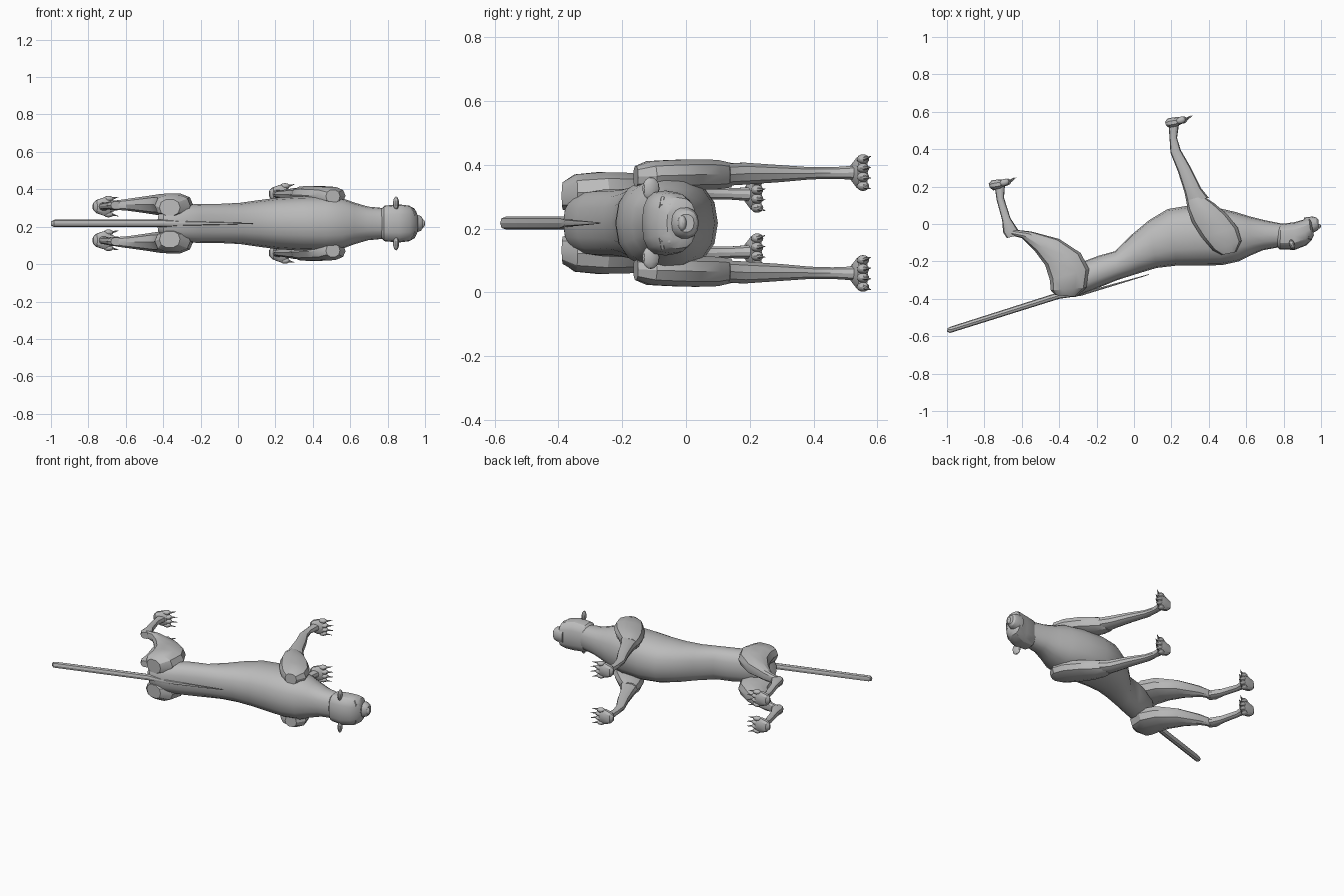
import bpy, bmesh, math
from mathutils import Vector, Matrix

ZM = 0.2175  # height of the symmetry plane (the cat lies on its side)
fur = bpy.data.materials.new("grey_fur")
fur.diffuse_color = (0.5, 0.5, 0.5, 1)


def finish(name, bm, angle=30):
    bmesh.ops.recalc_face_normals(bm, faces=bm.faces)
    me = bpy.data.meshes.new(name)
    bm.to_mesh(me)
    bm.free()
    me.materials.append(fur)
    ob = bpy.data.objects.new(name, me)
    bpy.context.collection.objects.link(ob)
    bpy.ops.object.select_all(action='DESELECT')
    ob.select_set(True)
    bpy.context.view_layer.objects.active = ob
    bpy.ops.object.shade_smooth_by_angle(angle=math.radians(angle))
    return ob


def add_loft(bm, sections, n=12, power=0.85):
    """Section: back point x,y, belly point x,y, z centre, z half width."""
    rings = []
    for x1, y1, x2, y2, zc, zh in sections:
        c = Vector(((x1 + x2) / 2, (y1 + y2) / 2, zc))
        h = Vector(((x2 - x1) / 2, (y2 - y1) / 2, 0))
        ring = []
        for i in range(n):
            a = 2 * math.pi * i / n
            u, v = math.cos(a), math.sin(a)
            u = math.copysign(abs(u) ** power, u)
            v = math.copysign(abs(v) ** power, v)
            ring.append(bm.verts.new(c + h * u + Vector((0, 0, zh * v))))
        rings.append(ring)
    for a, b in zip(rings, rings[1:]):
        for i in range(n):
            j = (i + 1) % n
            bm.faces.new((a[i], a[j], b[j], b[i]))
    bm.faces.new(rings[0])
    bm.faces.new(rings[-1])


def loft(name, sections, n=12, power=0.85, angle=30):
    bm = bmesh.new()
    add_loft(bm, sections, n, power)
    return finish(name, bm, angle)


def add_ball(bm, loc, scale, rot=0.0, seg=12):
    m = Matrix.Translation(loc) @ Matrix.Rotation(rot, 4, 'Z') @ Matrix.Diagonal((*scale, 1))
    bmesh.ops.create_uvsphere(bm, u_segments=seg, v_segments=8, radius=1, matrix=m)


def add_cone(bm, start, end, r):
    d = Vector(end) - Vector(start)
    m = Matrix.Translation((Vector(start) + Vector(end)) / 2) @ d.to_track_quat('Z', 'Y').to_matrix().to_4x4()
    bmesh.ops.create_cone(bm, cap_ends=True, segments=6, radius1=r, radius2=0.001, depth=d.length, matrix=m)


# Torso and neck
loft("torso", [
    (-.43, -.36, -.41, -.30, ZM, .05),
    (-.40, -.385, -.36, -.25, ZM, .085),
    (-.30, -.385, -.27, -.20, ZM, .10),
    (-.20, -.345, -.19, -.17, ZM, .105),
    (-.09, -.30, -.10, -.145, ZM, .105),
    (.03, -.262, -.01, -.055, ZM, .11),
    (.12, -.235, .08, .02, ZM, .123),
    (.23, -.222, .18, .08, ZM, .137),
    (.35, -.222, .30, .10, ZM, .145),
    (.47, -.22, .43, .09, ZM, .147),
    (.56, -.20, .54, .065, ZM, .138),
    (.62, -.17, .62, .04, ZM, .112),
    (.69, -.14, .70, .02, ZM, .09),
    (.80, -.12, .80, .0, ZM, .08)], n=16)

# Head and muzzle
loft("head", [
    (.765, -.12, .77, -.01, ZM, .08),
    (.78, -.137, .785, .0, ZM, .095),
    (.86, -.138, .86, .01, ZM, .102),
    (.92, -.115, .91, .025, ZM, .095),
    (.95, -.085, .935, .032, ZM, .08),
    (.962, -.06, .945, .025, ZM, .055)], n=16, power=.75)
loft("muzzle", [
    (.91, -.07, .91, .035, ZM, .055),
    (.96, -.045, .955, .04, ZM, .048),
    (.98, -.035, .975, .035, ZM, .04),
    (.988, -.025, .985, .025, ZM, .028)], n=14)
bm = bmesh.new()
add_ball(bm, (.985, -.012, ZM), (.015, .014, .024))
finish("nose", bm)

# Tail
loft("tail", [
    (.08, -.272, .08, -.268, ZM, .002),
    (-.28, -.383, -.275, -.365, ZM, .012),
    (-.40, -.40, -.388, -.36, ZM, .02),
    (-.985, -.583, -.975, -.547, ZM, .02),
    (-1.0, -.574, -.996, -.556, ZM, .012)], n=8)


def paw(name, x, y, zc):
    """Pad, four toes and claws, pointing forward."""
    bm = bmesh.new()
    add_loft(bm, [
        (x + .005, y - .01, x, y + .01, zc, .018),
        (x + .025, y - .025, x + .015, y + .028, zc, .036),
        (x + .06, y - .018, x + .055, y + .034, zc, .05),
        (x + .095, y + .002, x + .09, y + .034, zc, .048)], n=10)
    for i in (-1.5, -.5, .5, 1.5):
        z = zc + i * .028
        f = x + .10 - abs(i) * .010
        add_ball(bm, (f, y + .018, z), (.027, .019, .0155), .3, 10)
        add_cone(bm, (f + .015, y + .018, z), (f + .052, y + .043, z + i * .006), .008)
    finish(name, bm)


for side, s in (("lower", -1), ("upper", 1)):
    def limb(name, rows):
        loft(f"{side}_{name}", [(*r[:4], ZM + s * r[4], r[5]) for r in rows], n=10)

    # Hind leg
    limb("thigh", [
        (-.42, -.38, -.31, -.39, .085, .045),
        (-.445, -.355, -.255, -.34, .095, .06),
        (-.45, -.30, -.24, -.24, .10, .062),
        (-.475, -.22, -.285, -.155, .10, .06),
        (-.53, -.145, -.40, -.08, .10, .048),
        (-.60, -.075, -.55, -.04, .10, .034),
        (-.66, -.06, -.64, -.03, .098, .026)])
    limb("hind_shin", [
        (-.68, -.075, -.62, -.06, .097, .022),
        (-.70, -.045, -.62, -.03, .097, .026),
        (-.705, .02, -.66, .03, .095, .022),
        (-.735, .13, -.695, .14, .092, .019),
        (-.745, .20, -.69, .205, .09, .022)])
    paw(f"{side}_hind_paw", -.777, .205, ZM + s * .09)

    # Front leg
    limb("shoulder", [
        (.47, -.165, .545, -.15, .145, .035),
        (.42, -.14, .575, -.09, .148, .048),
        (.36, -.07, .555, -.02, .15, .05),
        (.31, .01, .50, .05, .152, .05),
        (.285, .08, .43, .11, .152, .048),
        (.28, .125, .37, .15, .15, .04)])
    limb("forearm", [
        (.28, .12, .40, .14, .152, .036),
        (.27, .17, .36, .19, .155, .036),
        (.235, .28, .305, .30, .155, .028),
        (.195, .38, .25, .395, .156, .02),
        (.19, .46, .23, .46, .157, .019),
        (.185, .53, .24, .53, .158, .023)])
    paw(f"{side}_front_paw", .166, .537, ZM + s * .158)

    # Ear
    bm = bmesh.new()
    add_ball(bm, (.845, -.11, ZM + s * .108), (.014, .028, .036), .3)
    finish(f"{side}_ear", bm)

    # Eye with raised rim
    bm = bmesh.new()
    add_ball(bm, (.935, -.05, ZM + s * .055), (.02, .018, .018))
    finish(f"{side}_eye", bm)
    loft(f"{side}_brow", [
        (.93, -.085, .935, -.072, ZM + s * .025, .004),
        (.945, -.085, .95, -.068, ZM + s * .045, .014),
        (.93, -.08, .935, -.066, ZM + s * .075, .010)], n=6)
